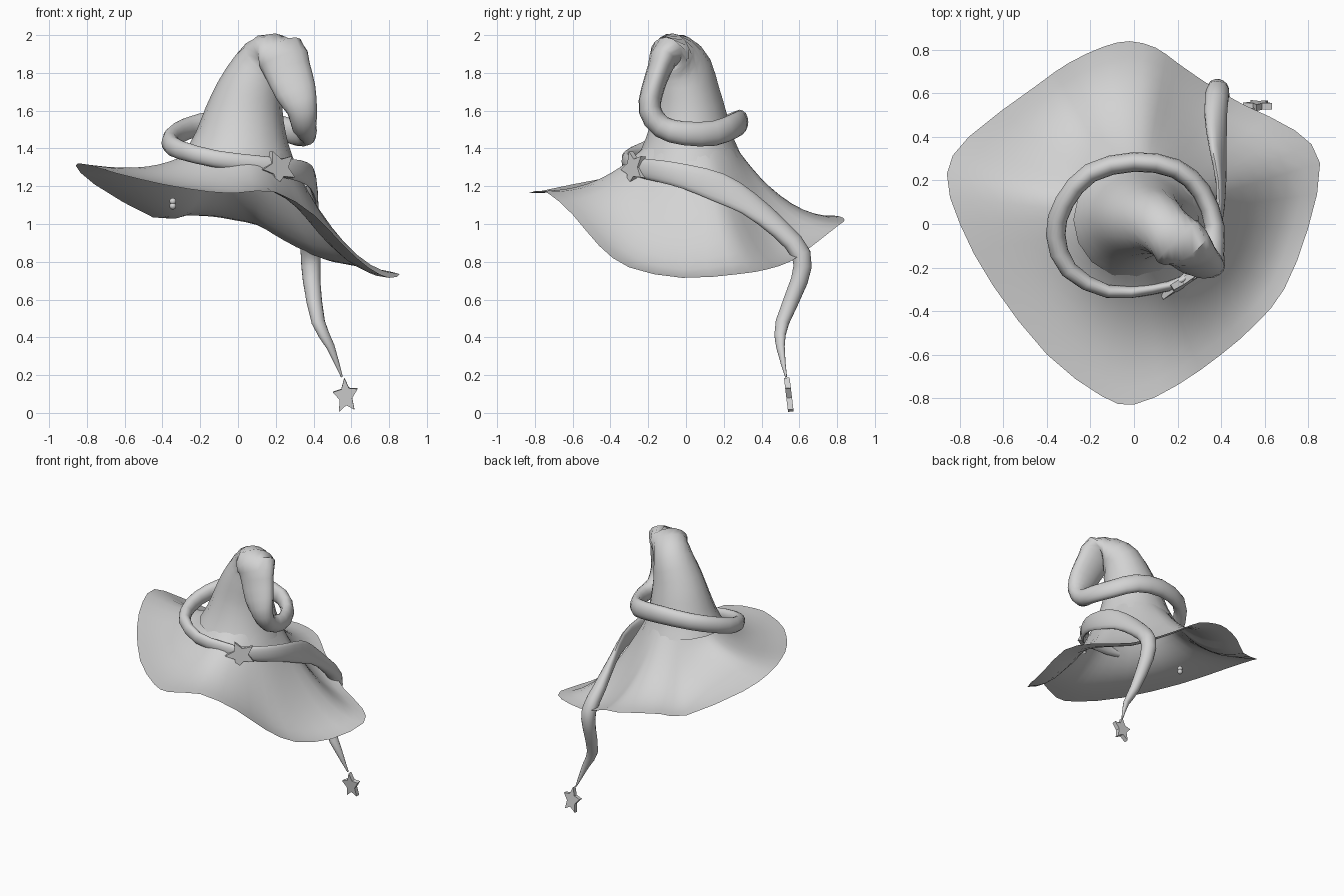
import bpy, bmesh, math
from mathutils import Vector, Matrix

if "Cube" in bpy.data.objects:
    bpy.data.objects.remove(bpy.data.objects["Cube"], do_unlink=True)

# Single plain grey material
grey = bpy.data.materials.new("plain_grey")
grey.use_nodes = True
colour = (0.65, 0.65, 0.65, 1)
grey.diffuse_color = colour
grey.node_tree.nodes["Principled BSDF"].inputs["Base Color"].default_value = colour


def finish(name, bm, smooth=True):
    """Turn a bmesh into a named, shaded object."""
    mesh = bpy.data.meshes.new(name)
    bm.to_mesh(mesh)
    bm.free()
    mesh.materials.append(grey)
    obj = bpy.data.objects.new(name, mesh)
    bpy.context.collection.objects.link(obj)
    if smooth:
        bpy.ops.object.select_all(action="DESELECT")
        obj.select_set(True)
        bpy.context.view_layer.objects.active = obj
        bpy.ops.object.shade_smooth_by_angle(angle=math.radians(50))
    return obj


def spline(points, steps, closed=False):
    """Catmull-Rom curve through points of any dimension."""
    pts = [Vector(p) for p in points]
    count = len(pts)

    def at(i):
        return pts[i % count] if closed else pts[max(0, min(count - 1, i))]

    result = []
    for i in range(count if closed else count - 1):
        a, b, c, d = (at(i + k) for k in (-1, 0, 1, 2))
        for s in range(steps):
            t = s / steps
            result.append(0.5 * (2 * b + (c - a) * t
                                 + (2 * a - 5 * b + 4 * c - d) * t * t
                                 + (3 * b - a - 3 * c + d) * t ** 3))
    return result if closed else result + [pts[-1]]


def bridge(bm, rings):
    """Join consecutive closed rings of vertices with quads."""
    for lower, upper in zip(rings, rings[1:]):
        count = len(lower)
        for j in range(count):
            k = (j + 1) % count
            bm.faces.new((lower[j], lower[k], upper[k], upper[j]))


# Crown rising to the fold: x, y, z, radius across, radius along
crown = [
    (.01, .02, 1.36, .29, .275), (.02, .02, 1.46, .245, .23),
    (.035, .02, 1.58, .21, .195), (.065, .01, 1.71, .175, .165),
    (.11, -.005, 1.83, .14, .14), (.17, -.05, 1.9, .125, .11),
    (.225, -.105, 1.905, .14, .085), (.26, -.14, 1.82, .125, .065),
    (.305, -.18, 1.7, .11, .06), (.34, -.19, 1.6, .08, .06),
    (.35, -.13, 1.515, .065, .06),
]
# Tail wrapping once round the crown, then trailing over the brim
tail = [
    (.37, -.01, 1.48, .045, .063), (.31, .15, 1.48, .045, .066),
    (.19, .255, 1.52, .045, .066), (0, .285, 1.54, .045, .065),
    (-.2, .235, 1.525, .045, .06), (-.32, .1, 1.48, .045, .058),
    (-.36, -.05, 1.43, .045, .055), (-.3, -.21, 1.39, .04, .05),
    (-.12, -.31, 1.345, .03, .045), (.08, -.3, 1.32, .025, .045),
    (.22, -.26, 1.3, .02, .05), (.33, -.14, 1.28, .02, .058),
    (.385, 0, 1.25, .02, .065), (.4, .17, 1.195, .02, .078),
    (.385, .33, 1.11, .03, .07), (.375, .5, .97, .045, .06),
    (.385, .61, .84, .05, .055), (.39, .6, .7, .045, .048),
    (.425, .51, .48, .038, .034), (.49, .5, .35, .025, .02),
    (.55, .53, .19, .005, .005),
]


def build_crown_and_tail(sides=16, steps=2):
    path = spline(crown + tail, steps)
    centres = [Vector(p[:3]) for p in path]
    bm = bmesh.new()
    rings = []
    for i, centre in enumerate(centres):
        before = centres[max(i - 1, 0)]
        after = centres[min(i + 1, len(centres) - 1)]
        tangent = (after - before).normalized()
        # the tail's sections face away from the crown's axis
        in_crown = i < len(crown) * steps
        hint = Vector((1, 0, 0)) if in_crown else Vector((centre.x, centre.y, 0))
        across = (hint - tangent * hint.dot(tangent)).normalized()
        along = tangent.cross(across)
        ring = []
        for j in range(sides):
            angle = math.tau * j / sides
            ring.append(bm.verts.new(centre
                                     + across * math.cos(angle) * path[i][3]
                                     + along * math.sin(angle) * path[i][4]))
        rings.append(ring)
    bridge(bm, rings)
    bm.faces.new(rings[-1])
    return finish("crown_and_tail", bm)


# Brim edge, anticlockwise from the back
brim_edge = [
    (-.02, .84, 1.02), (-.14, .815, 1.04), (-.3, .74, 1.045), (-.45, .635, 1.035),
    (-.76, .4, 1.21), (-.86, .23, 1.31), (-.8, 0, 1.315), (-.65, -.28, 1.27),
    (-.4, -.6, 1.21), (-.15, -.79, 1.17), (0, -.83, 1.165), (.2, -.74, 1.17),
    (.4, -.6, 1.05), (.56, -.46, .885), (.69, -.3, .77), (.8, -.02, .715),
    (.855, .28, .735), (.74, .43, .76), (.5, .55, .8), (.33, .65, .87),
    (.2, .74, .94), (.1, .81, .995),
]


def build_brim(rows=10):
    """Sheet flaring from the crown's foot to the wavy edge."""
    edge = spline(brim_edge, 2, closed=True)
    bm = bmesh.new()
    rings = []
    for row in range(rows + 1):
        s = (row / rows) ** 1.3
        ring = []
        for outer in edge:
            radial = Vector((outer.x, outer.y, 0)).normalized()
            inner = Vector((.015, .02, 1.4)) + radial * .25
            power = 2.5 - .5 * max(0, radial.x) - .4 * max(0, radial.y)
            dip = .04 * math.sin(math.pi * s ** .7) * max(0, -radial.x)
            point = inner.lerp(outer, s)
            point.z = outer.z + (inner.z - outer.z) * (1 - s) ** power - dip
            ring.append(bm.verts.new(point))
        rings.append(ring)
    bridge(bm, rings[::-1])
    return finish("brim", bm)


def build_star(name, centre, normal, roll, width, radius=.097, depth=.03):
    """Five-pointed plate facing along its normal."""
    facing = Vector(normal).normalized()
    side = Vector((0, 0, 1)).cross(facing).normalized()
    up = facing.cross(side)
    bm = bmesh.new()
    corners = []
    for i in range(10):
        angle = math.pi / 2 + roll + math.pi * i / 5
        r = radius if i % 2 == 0 else radius * .5
        corners.append(bm.verts.new((r * math.cos(angle) * width,
                                     r * math.sin(angle), -depth / 2)))
    face = bm.faces.new(corners)
    raised = bmesh.ops.extrude_face_region(bm, geom=[face])["geom"]
    bmesh.ops.translate(bm, vec=(0, 0, depth),
                        verts=[v for v in raised if isinstance(v, bmesh.types.BMVert)])
    bmesh.ops.recalc_face_normals(bm, faces=bm.faces)
    frame = Matrix((side, up, facing)).transposed().to_4x4()
    bm.transform(Matrix.Translation(centre) @ frame)
    return finish(name, bm, smooth=False)


build_crown_and_tail()
build_brim()
build_star("band_star", (.215, -.275, 1.295), (.55, -.83, .1), .4, 1.1)
build_star("hanging_star", (.57, .545, .09), (0, -1, -.12), .1, .72)

# Pair of small beads under the brim
for label, height in (("upper", 1.12), ("lower", 1.095)):
    bm = bmesh.new()
    bmesh.ops.create_uvsphere(bm, u_segments=16, v_segments=10, radius=.018,
                              matrix=Matrix.Translation((-.345, .08, height)))
    finish(label + "_bead", bm)
